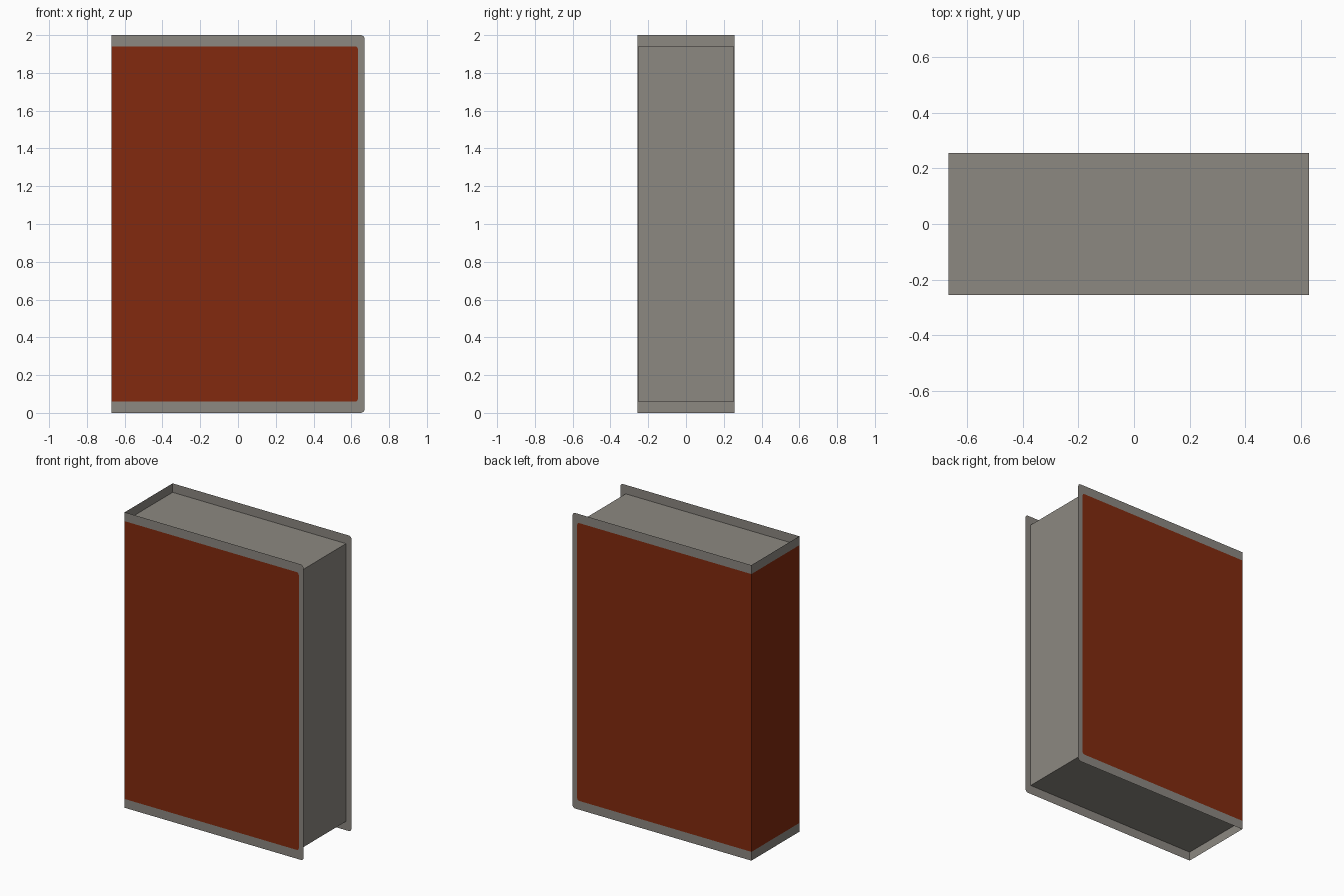
import bpy
import bmesh

cube = bpy.data.objects.get("Cube")
if cube:
    bpy.data.objects.remove(cube, do_unlink=True)

X, Y, H = 0.67, 0.257, 2.0     # half width, half depth, height
RIM = 0.06                     # cover overhang above and below the pages
FORE = 0.635                   # fore edge of the cloth
LIFT = 0.001                   # gap between stacked layers


def material(name, rgb):
    mat = bpy.data.materials.new(name)
    mat.use_nodes = True
    color = (*rgb, 1.0)
    mat.diffuse_color = color
    mat.node_tree.nodes["Principled BSDF"].inputs["Base Color"].default_value = color
    return mat


grey = material("warm_grey", (0.262, 0.246, 0.22))
red = material("rust_red", (0.223, 0.023, 0.0045))


def finish(name, bm, mat):
    mesh = bpy.data.meshes.new(name)
    bm.to_mesh(mesh)
    bm.free()
    mesh.materials.append(mat)
    obj = bpy.data.objects.new(name, mesh)
    bpy.context.collection.objects.link(obj)


def case(name, x0, x1, y, z0, z1, radius, mat):
    """Folded sheet: front board, spine and back board, fore corners rounded."""
    bm = bmesh.new()
    fold = [(x1, -y), (x0, -y), (x0, y), (x1, y)]
    low = [bm.verts.new((px, py, z0)) for px, py in fold]
    high = [bm.verts.new((px, py, z1)) for px, py in fold]
    for i in range(3):
        bm.faces.new((low[i + 1], low[i], high[i], high[i + 1]))
    corners = [v for v in bm.verts if v.co.x > 0]
    bmesh.ops.bevel(bm, geom=corners, offset=radius, segments=4,
                    profile=0.5, affect='VERTICES')
    finish(name, bm, mat)


# Grey cover sheet with the red cloth laid just outside it
case("cover", -X + LIFT, X, Y - LIFT, 0, H, 0.02, grey)
case("cover_cloth", -X, FORE, Y, RIM, H - RIM, 0.015, red)

# Page block, set in from the cover edges
bm = bmesh.new()
bmesh.ops.create_cube(bm, size=1)
x0, x1 = -X + 2 * LIFT, FORE - 0.005
for v in bm.verts:
    v.co = (x1 if v.co.x > 0 else x0,
            v.co.y * 2 * (Y - 2 * LIFT),
            H - RIM if v.co.z > 0 else RIM)
finish("page_block", bm, grey)
